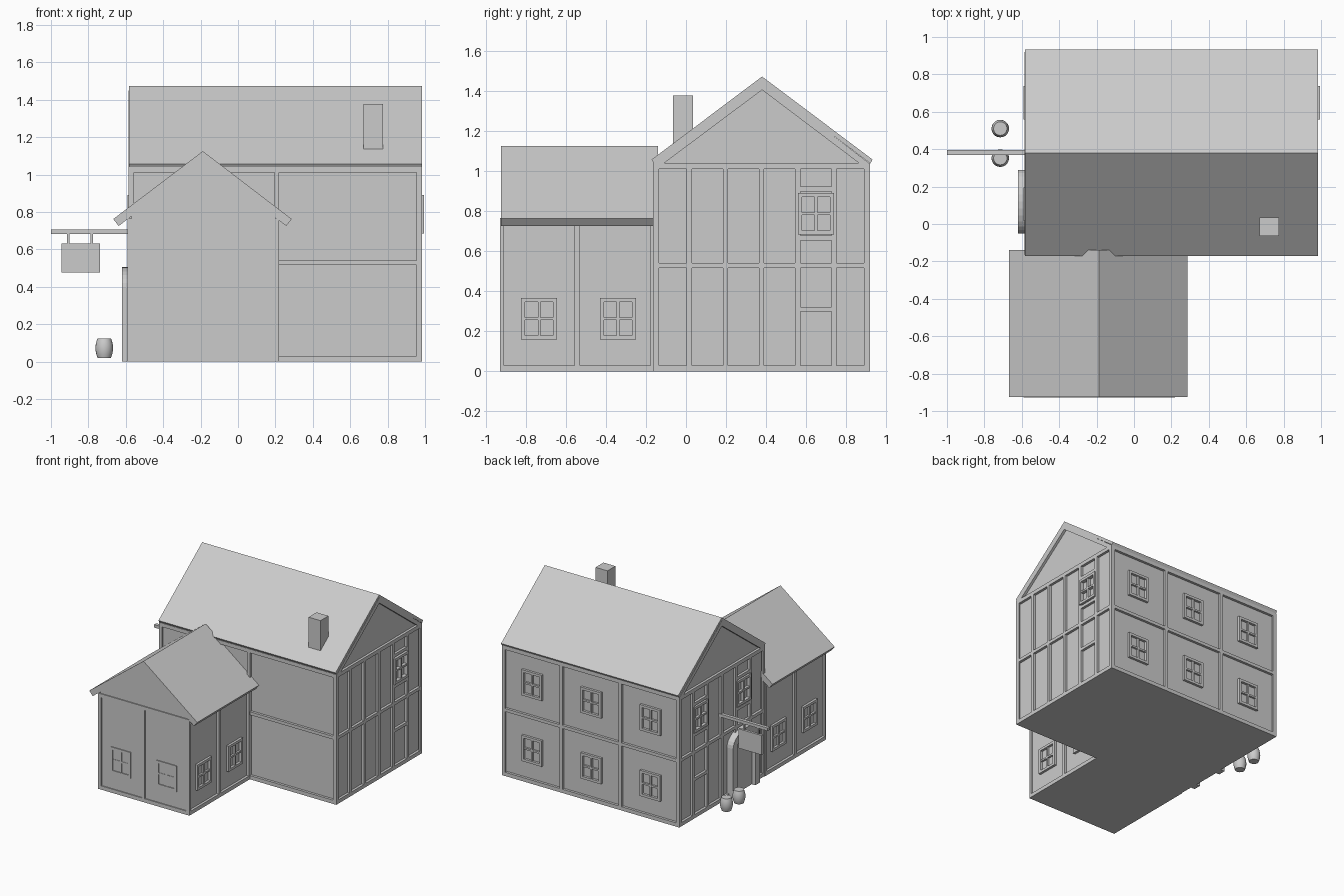
import bpy, bmesh, math
from mathutils import Vector

cube = bpy.data.objects.get("Cube")
if cube:
    bpy.data.objects.remove(cube, do_unlink=True)

grey = bpy.data.materials.new("plain_grey")
grey.use_nodes = True
grey.diffuse_color = (0.6, 0.6, 0.6, 1)
grey.node_tree.nodes["Principled BSDF"].inputs["Base Color"].default_value = (0.6, 0.6, 0.6, 1)


def finish(name, bm):
    bmesh.ops.recalc_face_normals(bm, faces=bm.faces)
    mesh = bpy.data.meshes.new(name)
    bm.to_mesh(mesh)
    bm.free()
    mesh.materials.append(grey)
    obj = bpy.data.objects.new(name, mesh)
    bpy.context.collection.objects.link(obj)
    return obj


def add_box(bm, lo, hi):
    made = bmesh.ops.create_cube(bm, size=1)["verts"]
    for v in made:
        v.co = Vector([(a + b) / 2 + c * (b - a) for a, b, c in zip(lo, hi, v.co)])


def block(name, lo, hi):
    bm = bmesh.new()
    add_box(bm, lo, hi)
    return finish(name, bm)


def prism(name, profile, axis, start, end):
    """Extrude a (u, z) profile along the x or y axis."""
    bm = bmesh.new()
    place = (lambda u, z: (start, u, z)) if axis == "x" else (lambda u, z: (u, start, z))
    face = bm.faces.new([bm.verts.new(place(u, z)) for u, z in profile])
    moved = bmesh.ops.extrude_face_region(bm, geom=[face])["geom"]
    step = Vector((end - start, 0, 0)) if axis == "x" else Vector((0, end - start, 0))
    bmesh.ops.translate(bm, vec=step, verts=[g for g in moved if isinstance(g, bmesh.types.BMVert)])
    return finish(name, bm)


class Wall:
    """A wall plane facing along an axis; boxes are placed by span, height and depth."""
    def __init__(self, axis, plane, sign):
        self.axis, self.plane, self.sign = axis, plane, sign

    def box(self, bm, u0, u1, z0, z1, d0, d1):
        a, b = sorted((self.plane + self.sign * d0, self.plane + self.sign * d1))
        if self.axis == "x":
            add_box(bm, (a, u0, z0), (b, u1, z1))
        else:
            add_box(bm, (u0, a, z0), (u1, b, z1))

    def timbers(self, name, lo, hi, posts, rails, top, depth=0.02, extra=()):
        bm = bmesh.new()
        for u in posts:
            self.box(bm, max(u - 0.013, lo), min(u + 0.013, hi), 0, top, -depth - 0.01, 0)
        for z0, z1 in rails:
            self.box(bm, lo, hi, z0, z1, -depth - 0.01, 0)
        for u0, u1, z in extra:
            self.box(bm, u0, u1, z - 0.012, z + 0.012, -depth - 0.01, 0)
        finish(name, bm)

    def window(self, name, u, z, back=-0.02, front=-0.001):
        w, h, t = 0.09, 0.103, 0.02
        bm = bmesh.new()
        for s in (-1, 1):
            a, b = sorted((u + s * w, u + s * (w - t)))
            self.box(bm, a, b, z - h, z + h, back - 0.01, front)
            a, b = sorted((z + s * h, z + s * (h - t)))
            self.box(bm, u - w + t, u + w - t, a, b, back - 0.01, front)
        self.box(bm, u - 0.007, u + 0.007, z - h + t, z + h - t, back - 0.01, front - 0.004)
        self.box(bm, u - w + t, u + w - t, z - 0.007, z + 0.007, back - 0.01, front - 0.004)
        finish(name, bm)


# Main house: recessed infill walls and gable roof
X0, X1, Y0, Y1, MID = -0.585, 0.985, -0.165, 0.92, 0.38
R = 0.02
prism("main_walls", [(Y0 + R, 0), (Y1 - R, 0), (Y1 - R, 1.05), (MID, 1.45), (Y0 + R, 1.05)],
      "x", X0 + R, X1 - R)
prism("main_roof", [(-0.172, 1.057), (MID, 1.472), (0.932, 1.057), (0.92, 1.038), (MID, 1.445), (-0.16, 1.038)],
      "x", X0 + 0.002, X1 - 0.002)
for label, x in (("left", X1), ("right", X0)):
    inner = x - R * (1 if x > 0 else -1)
    prism(label + "_gable_rafters", [(Y0, 1.035), (MID, 1.45), (Y1, 1.035), (Y1 - 0.05, 1.035),
          (MID, 1.405), (Y0 + 0.05, 1.035)], "x", inner, x)

# Timber frames on the main house
front, back = Wall("y", Y0, -1), Wall("y", Y1, 1)
left, right = Wall("x", X1, 1), Wall("x", X0, -1)
rails = [(0, 0.03), (0.515, 0.54), (1.01, 1.04)]
third = (X1 - X0) / 3
bay = (Y1 - Y0) / 6
front.timbers("front_timbers", X0, X1, [X0, 0.207, X1], rails, 1.04)
back.timbers("back_timbers", X0, X1, [X0 + third * i for i in range(4)], rails, 1.04)
posts = [Y0 + bay * i for i in range(7)]
far = [(posts[4], posts[5], z) for z in (0.31, 0.665, 0.91)]
near = [(posts[1], posts[2], z) for z in (0.665, 0.91)]
left.timbers("left_timbers", Y0, Y1, posts, rails, 1.04, extra=far)
right.timbers("right_timbers", Y0, Y1, posts, rails, 1.04, extra=far + near)

# Main house windows
for i in range(3):
    for floor, z in (("lower", 0.262), ("upper", 0.787)):
        back.window(f"back_{floor}_window_{i + 1}", X0 + third * (i + 0.5), z)
far_mid, near_mid = Y0 + bay * 4.5, Y0 + bay * 1.5
left.window("left_window", far_mid, 0.787, front=0.01)
right.window("right_back_window", far_mid, 0.787, front=0.006)
right.window("right_front_window", near_mid, 0.787, front=0.006)

# Chimney
block("chimney", (0.67, -0.065, 1.1), (0.775, 0.035, 1.378))

# Front wing
WX0, WX1, WY, WM = -0.59, 0.22, -0.928, -0.188
prism("wing_walls", [(WX0 + R, 0), (WX1 - R, 0), (WX1 - R, 0.79), (WM, 1.08), (WX0 + R, 0.79)],
      "y", WY + 0.008, Y0 + 0.03)
prism("wing_roof", [(-0.667, 0.762), (WM, 1.125), (0.287, 0.762), (0.258, 0.725), (WM, 1.066), (-0.638, 0.725)],
      "y", -0.925, -0.14)
wing_front = Wall("y", WY, -1)
wing_front.timbers("wing_front_timbers", WX0, WX1, [WX0, WM, WX1], [(0, 0.03), (0.735, 0.765)], 0.76, 0.008)
for i, u in enumerate((-0.39, 0.015)):
    wing_front.window(f"wing_front_window_{i + 1}", u, 0.262, back=-0.008)
for label, side in (("left", Wall("x", WX1, 1)), ("right", Wall("x", WX0, -1))):
    side.timbers(f"wing_{label}_timbers", WY, Y0 + 0.01, [WY, -0.543, Y0], [(0, 0.03), (0.725, 0.76)], 0.76)
    for i, u in enumerate((-0.733, -0.34)):
        side.window(f"wing_{label}_window_{i + 1}", u, 0.262)

# Arched doorway with its door
DOOR = 0.12


def arch(half, rise, reverse=False):
    pts = [(DOOR + half, 0)]
    pts += [(DOOR + half * math.cos(a), 0.395 + rise * math.sin(a))
            for a in (math.pi * i / 14 for i in range(15))]
    pts.append((DOOR - half, 0))
    return pts[::-1] if reverse else pts


prism("door_frame", arch(0.17, 0.11) + arch(0.11, 0.06, True), "x", -0.62, X0 + 0.02)
prism("door", arch(0.115, 0.065), "x", X0 - 0.004, X0 + 0.02)

# Hanging sign
block("sign_pole", (-1.0, 0.37, 0.682), (X0 + 0.02, 0.396, 0.706))
for label, x in (("outer", -0.908), ("inner", -0.782)):
    block(f"sign_{label}_hanger", (x - 0.006, 0.377, 0.62), (x + 0.006, 0.389, 0.69))
block("sign_board", (-0.945, 0.373, 0.475), (-0.738, 0.393, 0.63))

# Barrels
for n, y in enumerate((0.51, 0.352)):
    bm = bmesh.new()
    rings = []
    for k in range(7):
        t = k / 3 - 1
        rad = 0.036 + 0.011 * (1 - t * t)
        rings.append([bm.verts.new((-0.715 + rad * math.cos(a), y + rad * math.sin(a), 0.072 + 0.052 * t))
                      for a in (math.tau * i / 20 for i in range(20))])
    for lower, upper in zip(rings, rings[1:]):
        for i in range(20):
            j = (i + 1) % 20
            bm.faces.new((lower[i], lower[j], upper[j], upper[i]))
    bm.faces.new(rings[0])
    bm.faces.new(rings[-1])
    barrel = finish(f"barrel_{n + 1}", bm)
    bpy.ops.object.select_all(action="DESELECT")
    barrel.select_set(True)
    bpy.context.view_layer.objects.active = barrel
    bpy.ops.object.shade_smooth_by_angle(angle=math.radians(40))
